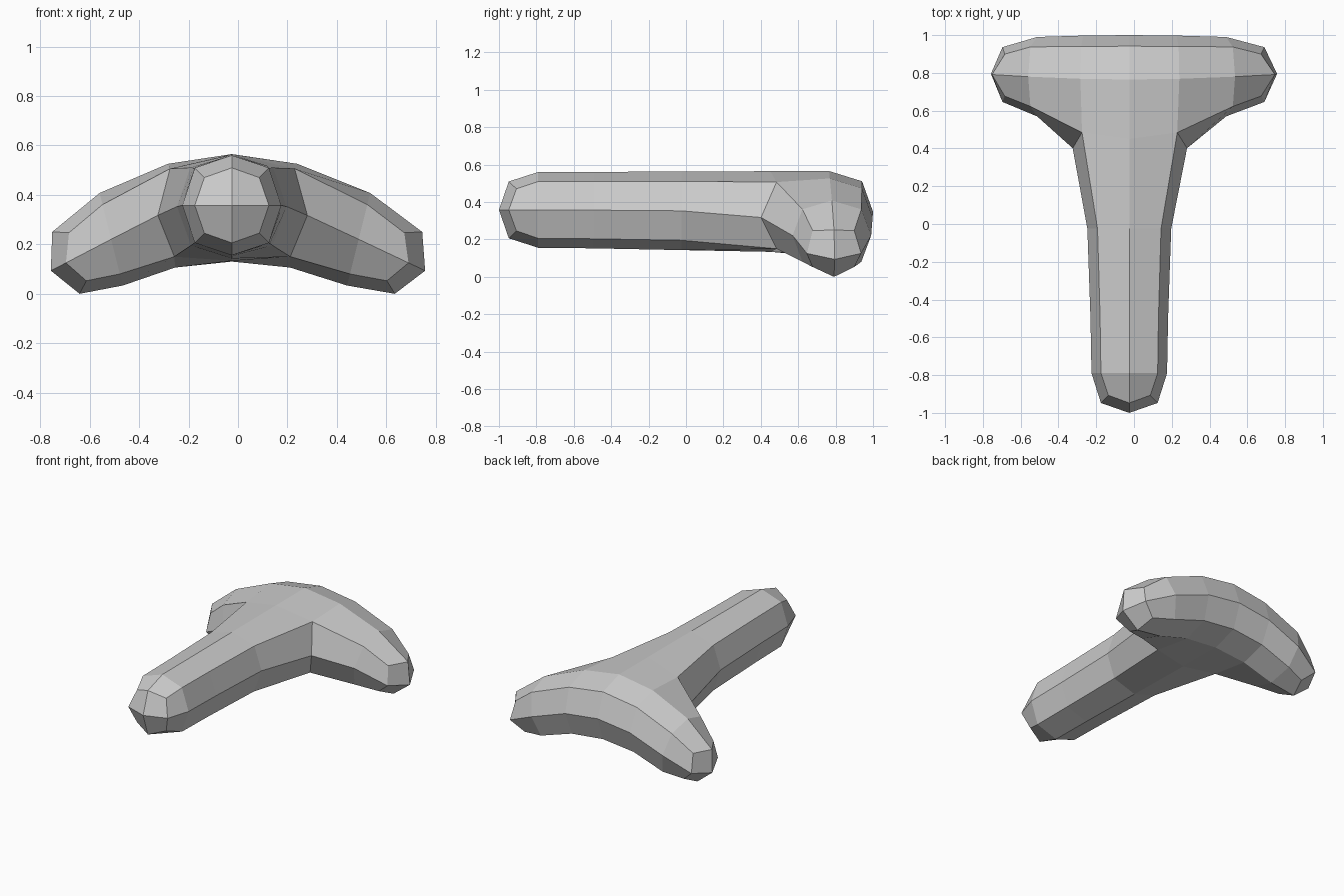
import bpy, bmesh

if "Cube" in bpy.data.objects:
    bpy.data.objects.remove(bpy.data.objects["Cube"])

CX = -0.025  # stem axis sits slightly off centre

bm = bmesh.new()


def section(points):
    return [bm.verts.new(p) for p in points]


def bridge(a, b, skip=()):
    """Join two four-point sections with quads."""
    for i in range(4):
        if i not in skip:
            j = (i + 1) % 4
            bm.faces.new((a[i], a[j], b[j], b[i]))


def bar_section(x_top, z_top, x_bot, z_bot, y_front, y_back):
    # order: front bottom, front top, back top, back bottom
    return section([(x_bot, y_front, z_bot), (x_top, y_front, z_top),
                    (x_top, y_back, z_top), (x_bot, y_back, z_bot)])


def stem_section(y, half, z_bot, z_top):
    return section([(CX - half, y, z_bot), (CX - half, y, z_top),
                    (CX + half, y, z_top), (CX + half, y, z_bot)])


# Arched crossbar: a hub and two drooping arms
end_l = bar_section(-0.845, 0.25, -0.67, -0.064, 0.61, 0.98)
hub_l = bar_section(CX - 0.25, 0.565, CX - 0.238, 0.13, 0.53, 1.0)
hub_r = bar_section(CX + 0.25, 0.565, CX + 0.238, 0.13, 0.53, 1.0)
end_r = bar_section(0.845, 0.25, 0.67, -0.064, 0.61, 0.98)
bridge(end_l, hub_l)
bridge(hub_l, hub_r, skip=(0,))  # front of hub is open for the stem
bridge(hub_r, end_r)

# Stem growing out of the hub
root = [hub_l[0], hub_l[1], hub_r[1], hub_r[0]]
mid = stem_section(-0.58, 0.2, 0.155, 0.56)
tip = stem_section(-1.0, 0.2, 0.155, 0.56)
bridge(root, mid)
bridge(mid, tip)

# Closed ends
for ring in (end_l, end_r, tip):
    bm.faces.new(ring)
bmesh.ops.recalc_face_normals(bm, faces=bm.faces[:])

mesh = bpy.data.meshes.new("t_handle")
bm.to_mesh(mesh)
bm.free()
handle = bpy.data.objects.new("t_handle", mesh)
bpy.context.collection.objects.link(handle)

# One subdivision rounds the square cage into eight flat sides
sub = handle.modifiers.new("rounding", 'SUBSURF')
sub.levels = sub.render_levels = 1
sub.use_limit_surface = False
